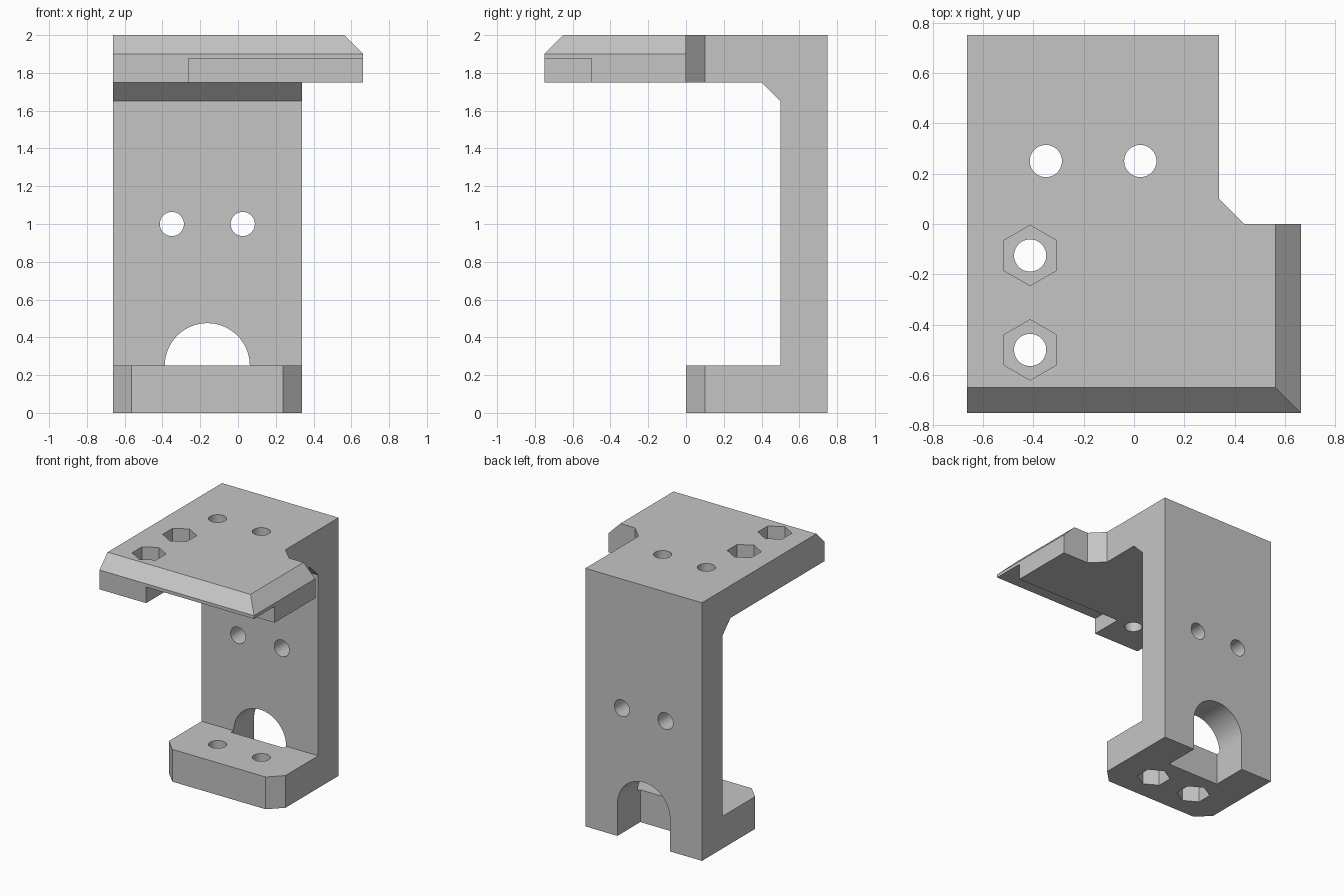
import bpy, bmesh, math

cube = bpy.data.objects.get("Cube")
if cube:
    bpy.data.objects.remove(cube, do_unlink=True)

LEFT, RIGHT, END = -0.6625, 0.3375, 0.6625   # post sides and wing end
MID = (LEFT + RIGHT) / 2                     # post centre line
HOLE_R, NUT_R, NUT_DEPTH = 0.064, 0.12, 0.125


def prism(name, points, axis, lo, hi):
    """Extrude a 2D outline along an axis from lo to hi."""
    place = {"x": lambda a, b, t: (t, a, b),
             "y": lambda a, b, t: (a, t, b),
             "z": lambda a, b, t: (a, b, t)}[axis]
    bm = bmesh.new()
    rings = [[bm.verts.new(place(a, b, t)) for a, b in points] for t in (lo, hi)]
    n = len(points)
    for ring in rings:
        bm.faces.new(ring)
    for i in range(n):
        j = (i + 1) % n
        bm.faces.new((rings[0][i], rings[0][j], rings[1][j], rings[1][i]))
    bmesh.ops.recalc_face_normals(bm, faces=bm.faces)
    mesh = bpy.data.meshes.new(name)
    bm.to_mesh(mesh)
    bm.free()
    obj = bpy.data.objects.new(name, mesh)
    bpy.context.collection.objects.link(obj)
    return obj


def ngon(cx, cy, r, n, start=0.0):
    return [(cx + r * math.cos(start + math.tau * i / n),
             cy + r * math.sin(start + math.tau * i / n)) for i in range(n)]


def rect(x0, y0, x1, y1):
    return [(x0, y0), (x1, y0), (x1, y1), (x0, y1)]


# Bracket body: C-shaped side profile with top chamfer and inner gusset
body = prism("bracket", [
    (0, 0), (0.75, 0), (0.75, 2), (-0.65, 2), (-0.75, 1.9), (-0.75, 1.75),
    (0.4, 1.75), (0.5, 1.65), (0.5, 0.25), (0, 0.25)], "x", LEFT, END)


def cut(points, axis, lo, hi):
    """Subtract a prism from the bracket."""
    cutter = prism("cutter", points, axis, lo, hi)
    cutter.hide_render = True
    mod = body.modifiers.new("cut", "BOOLEAN")
    mod.operation = "DIFFERENCE"
    mod.solver = "EXACT"
    mod.object = cutter
    bpy.context.view_layer.objects.active = body
    bpy.ops.object.modifier_apply(modifier=mod.name)
    bpy.data.objects.remove(cutter, do_unlink=True)


# Plan outline: only the front of the top plate reaches out as a wing
cut([(RIGHT, 0.1), (RIGHT + 0.1, 0), (1, 0), (1, 1), (RIGHT, 1)], "z", -1, 3)

# Chamfered front corners of the base
for s in (1, -1):
    cut([(MID + s * 0.3, -0.1), (MID + s * 0.6, 0.2),
         (MID + s * 1.5, 0.2), (MID + s * 1.5, -0.1)], "z", -0.5, 0.8)

# Chamfered wing end and the recess under the front edge
cut([(END - 0.2, 2.1), (END + 0.1, 1.8), (1, 2.1)], "y", -1, 1)
cut(rect(LEFT + 0.4, -1, 1, -0.5), "z", 1.5, 1.875)

# Arched slot in the foot of the post
arch = [(MID + 0.225 * math.cos(math.pi * i / 40),
         0.25 + 0.225 * math.sin(math.pi * i / 40)) for i in range(41)]
cut(arch + [(MID - 0.225, -0.5), (MID + 0.225, -0.5)], "y", 0.47, 1)

# Bolt holes through top plate, base and post, with nut pockets under the base
for x in (MID - 0.1875, MID + 0.1875):
    cut(ngon(x, 0.25, HOLE_R, 48), "z", -1, 3)
    cut(ngon(x, 1.0, HOLE_R, 48), "y", 0.3, 1)
    cut(ngon(x, 0.25, NUT_R, 6, math.pi / 2), "z", -1, NUT_DEPTH)

# Bolt holes with nut pockets on the top plate
for y in (-0.125, -0.5):
    cut(ngon(LEFT + 0.25, y, HOLE_R, 48), "z", 1, 3)
    cut(ngon(LEFT + 0.25, y, NUT_R, 6, math.pi / 2), "z", 2 - NUT_DEPTH, 3)

# Grey material
grey = bpy.data.materials.new("light grey")
grey.use_nodes = True
colour = (0.56, 0.56, 0.56, 1)
grey.diffuse_color = colour
grey.node_tree.nodes["Principled BSDF"].inputs["Base Color"].default_value = colour
body.data.materials.clear()
body.data.materials.append(grey)
for face in body.data.polygons:
    face.material_index = 0

# Smooth hole walls, sharp edges elsewhere
bpy.ops.object.select_all(action="DESELECT")
body.select_set(True)
bpy.context.view_layer.objects.active = body
bpy.ops.object.shade_smooth_by_angle(angle=math.radians(30))
